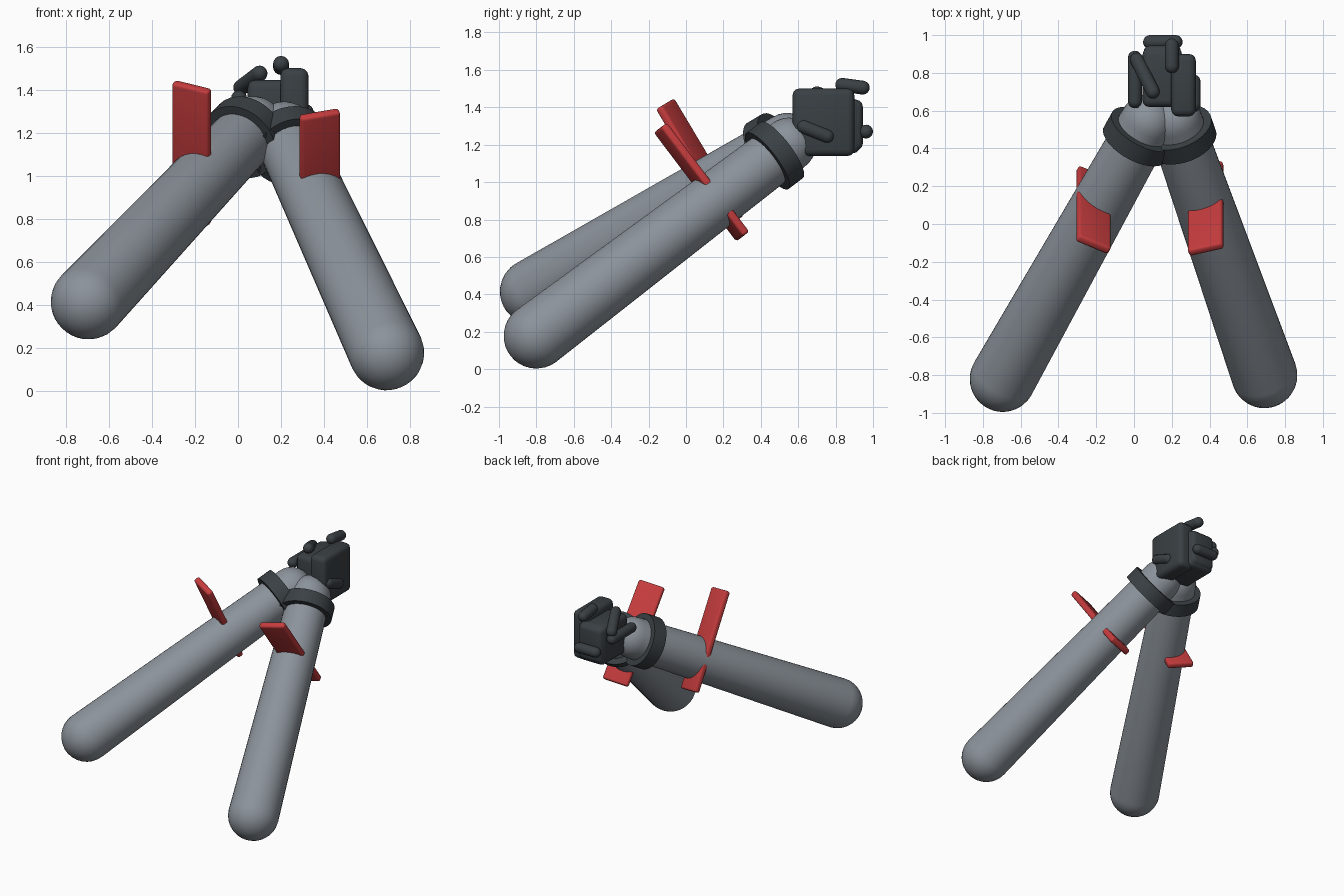
import bpy, bmesh, math
from mathutils import Vector, Matrix

if "Cube" in bpy.data.objects:
    bpy.data.objects.remove(bpy.data.objects["Cube"])


def material(name, rgb):
    m = bpy.data.materials.new(name)
    m.diffuse_color = (*rgb, 1)
    m.use_nodes = True
    m.node_tree.nodes["Principled BSDF"].inputs["Base Color"].default_value = m.diffuse_color
    return m


GREY = material("steel_grey", (0.26, 0.29, 0.325))
DARK = material("charcoal", (0.042, 0.051, 0.058))
RED = material("red", (0.56, 0.045, 0.047))


def finish(name, bm, mat, matrix=Matrix()):
    bmesh.ops.recalc_face_normals(bm, faces=bm.faces[:])
    me = bpy.data.meshes.new(name)
    bm.to_mesh(me)
    bm.free()
    ob = bpy.data.objects.new(name, me)
    bpy.context.collection.objects.link(ob)
    ob.matrix_world = matrix
    me.materials.append(mat)
    bpy.ops.object.select_all(action='DESELECT')
    ob.select_set(True)
    bpy.context.view_layer.objects.active = ob
    bpy.ops.object.shade_smooth_by_angle(angle=math.radians(35))
    return ob


def lathe(name, profile, start, axis, mat, segments=32, closed=False):
    """Spin (radius, height) points around an axis."""
    bm = bmesh.new()
    pts = [bm.verts.new((r, 0, h)) for r, h in profile]
    edges = [bm.edges.new(pair) for pair in zip(pts, pts[1:])]
    if closed:
        edges.append(bm.edges.new((pts[-1], pts[0])))
    bmesh.ops.spin(bm, geom=pts + edges, cent=(0, 0, 0), axis=(0, 0, 1),
                   angle=math.tau, steps=segments)
    bmesh.ops.remove_doubles(bm, verts=bm.verts[:], dist=1e-5)
    rot = Vector((0, 0, 1)).rotation_difference(axis).to_matrix().to_4x4()
    return finish(name, bm, mat, Matrix.Translation(start) @ rot)


def capsule(name, a, b, r0, r1, mat, segments=32, arc=8):
    """Tapered rod with round ends."""
    a, b = Vector(a), Vector(b)
    length = (b - a).length
    quarter = [math.pi / 2 * i / arc for i in range(arc + 1)]
    prof = [(r0 * math.sin(t), -r0 * math.cos(t)) for t in quarter]
    prof += [(r1 * math.cos(t), length + r1 * math.sin(t)) for t in quarter]
    return lathe(name, prof, a, b - a, mat, segments)


def block(name, size, bevel, mat, matrix, segments=3):
    """Box with rounded edges."""
    bm = bmesh.new()
    bmesh.ops.create_cube(bm, size=1, matrix=Matrix.Diagonal((*size, 1)))
    bmesh.ops.bevel(bm, geom=bm.edges[:], offset=bevel, segments=segments,
                    profile=0.5, affect='EDGES')
    return finish(name, bm, mat, matrix)


# Arms: elbow centre, wrist centre, fin centre
arms = {
    "left": ((-0.695, -0.82, 0.415), (0.07, 0.54, 1.225), (-0.215, 0.075, 1.105)),
    "right": ((0.69, -0.80, 0.178), (0.215, 0.55, 1.20), (0.38, 0.083, 1.0)),
}
for side, (elbow, wrist, fin) in arms.items():
    axis = (Vector(wrist) - Vector(elbow)).normalized()
    capsule(side + "_arm", elbow, wrist, 0.175, 0.145, GREY)

    # Wrist cuff
    cuff = Vector(wrist) - axis * 0.10
    lathe(side + "_cuff", [(0.14, -0.05), (0.188, -0.05), (0.188, 0.05), (0.14, 0.05)],
          cuff, axis, DARK, closed=True)

    # Fin slotted through the forearm, square to its axis
    up = Vector((0, -axis.z, axis.y)).normalized()
    wide = axis.cross(up)
    frame = Matrix((wide, up, axis)).transposed().to_4x4()
    block(side + "_fin", (0.19, 0.73, 0.045), 0.015, RED,
          Matrix.Translation(fin) @ frame)

# Clasped hands
block("right_palm", (0.13, 0.33, 0.36), 0.035, DARK,
      Matrix.Translation((0.262, 0.735, 1.32)))
block("left_palm", (0.21, 0.31, 0.29), 0.035, DARK,
      Matrix.Translation((0.15, 0.775, 1.30)))
block("knuckles", (0.20, 0.12, 0.27), 0.035, DARK,
      Matrix.Translation((0.15, 0.885, 1.305)))

# Fingers and thumbs
fingers = [
    ("left_thumb_base", (0.005, 0.65, 1.36), (0.005, 0.88, 1.36)),
    ("left_thumb_tip", (0.015, 0.87, 1.41), (0.10, 0.70, 1.475)),
    ("index_finger", (0.20, 0.835, 1.52), (0.20, 0.945, 1.505)),
    ("right_thumb", (0.315, 0.63, 1.295), (0.315, 0.755, 1.245)),
    ("wrapped_finger", (0.085, 0.963, 1.27), (0.22, 0.963, 1.27)),
]
for name, a, b in fingers:
    capsule(name, a, b, 0.037, 0.037, DARK, 16, 5)
